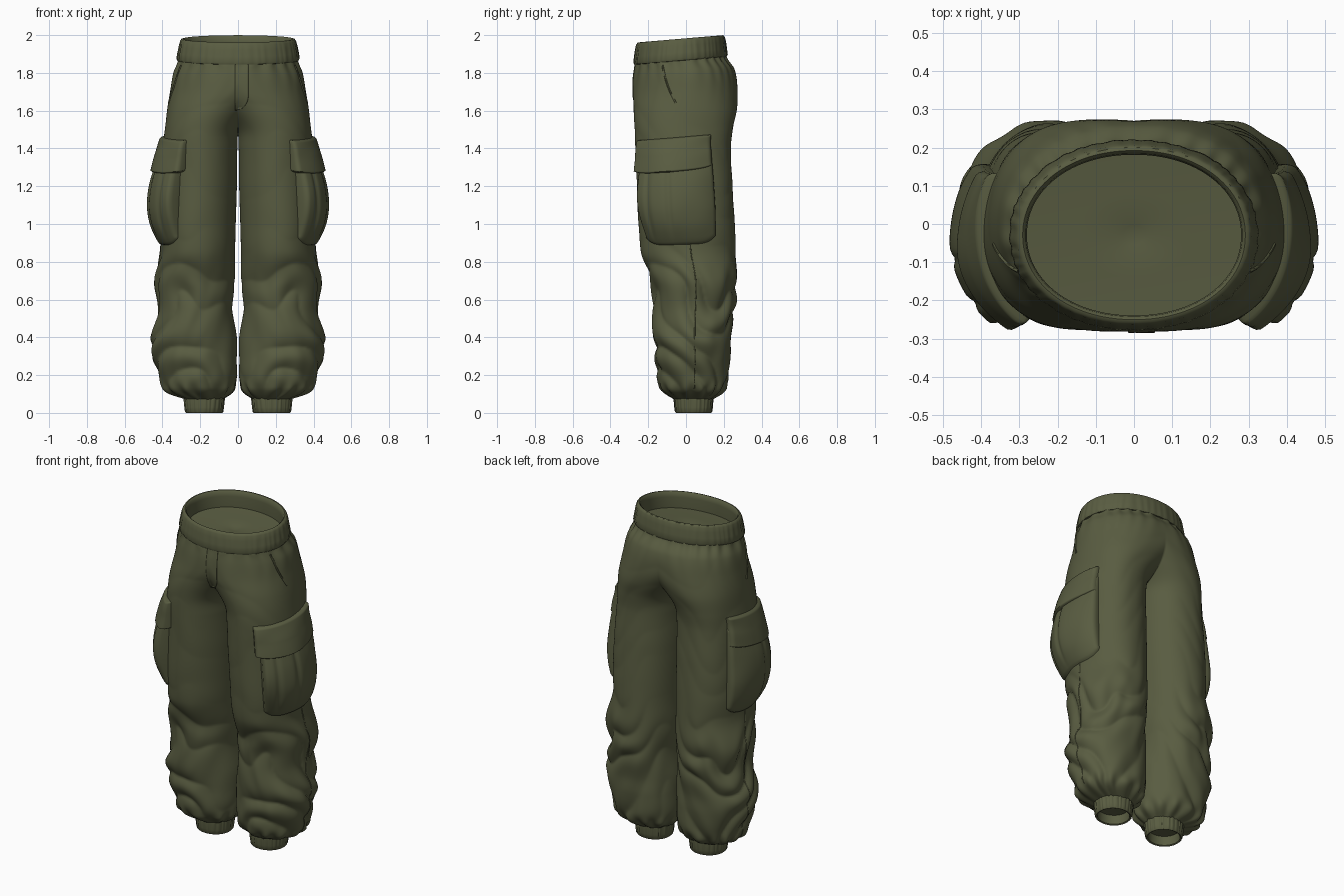
import bpy, bmesh, math
from math import sin, cos, pi, exp
from mathutils import Vector, noise

cube = bpy.data.objects.get("Cube")
if cube:
    bpy.data.objects.remove(cube)

olive = bpy.data.materials.new("olive cloth")
olive.use_nodes = True
olive.diffuse_color = (0.1, 0.108, 0.053, 1)
bsdf = olive.node_tree.nodes["Principled BSDF"]
bsdf.inputs["Base Color"].default_value = olive.diffuse_color
bsdf.inputs["Roughness"].default_value = 0.9

# Left leg outline: height, inner x, outer x, front y, back y
OUTLINE = [
    (.07, .085, .275, -.06, .135), (.10, .04, .365, -.105, .18),
    (.13, .02, .40, -.135, .205), (.20, .006, .42, -.155, .225),
    (.30, .006, .447, -.162, .235), (.40, .008, .455, -.167, .237),
    (.55, .028, .415, -.18, .255), (.70, .018, .437, -.185, .265),
    (.85, .016, .41, -.235, .262), (1.0, .012, .41, -.25, .258),
    (1.2, .006, .405, -.26, .247), (1.4, .003, .395, -.27, .237),
    (1.5, -.012, .385, -.275, .248), (1.6, -.1, .375, -.278, .268),
    (1.7, -.24, .36, -.28, .272), (1.8, -.33, .345, -.28, .255),
    (1.86, -.32, .32, -.272, .215), (1.9, -.31, .31, -.265, .205)]
FRONT_ROUND, BACK_ROUND, BAND_ROUND = 1.0, .91, .96


def smooth(a, b, t):
    t = min(1, max(0, (t - a) / (b - a)))
    return t * t * (3 - 2 * t)


def slope(i, k):
    lo, hi = OUTLINE[max(0, i - 1)], OUTLINE[min(len(OUTLINE) - 1, i + 1)]
    return (hi[k] - lo[k]) / (hi[0] - lo[0])


def section(z):
    """Centre and half sizes of the leg at a height."""
    i = max(j for j in range(len(OUTLINE) - 1) if OUTLINE[j][0] <= z or j == 0)
    p, q = OUTLINE[i], OUTLINE[i + 1]
    h = q[0] - p[0]
    t = (z - p[0]) / h
    s = t * t * (3 - 2 * t)
    v = [p[k] * (1 - s) + q[k] * s + h * t * (1 - t) * ((1 - t) * slope(i, k) - t * slope(i + 1, k))
         for k in range(1, 5)]
    return max(0, (v[0] + v[1]) / 2), (v[2] + v[3]) / 2, (v[1] - v[0]) / 2, (v[3] - v[2]) / 2


def power(v, e):
    return math.copysign(abs(v) ** e, v)


def folds(a, z):
    """Broad draped creases below the knee, plus gathers at the ends."""
    low = (1 - smooth(.6, .95, z)) * smooth(.07, .2, z)
    n = noise.noise(Vector((cos(a) * 1.2, sin(a) * 1.2, z * 3)))
    fine = noise.noise(Vector((cos(a) * 2 + 7, sin(a) * 2, z * 6 + cos(a) * 2)))
    drape = abs(sin(pi * (z / .21 + .8 * sin(a + .5) + .35 * sin(2 * a) + .8 * n)))
    d = (.002 + .019 * low) * (drape - .64) + .009 * low * fine + .006 * n
    d *= .2 + .8 * smooth(-1, .2, cos(a))
    d += .009 * exp(-((z - .115) / .04) ** 2) * sin(13 * a + 3 * n)
    d += .005 * exp(-abs(1.86 - z) / .06) * sin(22 * a + 5 * n)
    return d


def surface(a, z, out=0.0, creased=True):
    cx, cy, rx, ry = section(z)
    e = FRONT_ROUND if a < 0 else BACK_ROUND
    p = Vector((cx + rx * power(cos(a), e), cy + ry * power(sin(a), e), z))
    normal = Vector((cos(a) / rx, sin(a) / ry, 0)).normalized()
    p += normal * (out + (folds(a, z) if creased else 0))
    p.z += .085 * p.y * smooth(1.6, 1.86, z)
    return p


def finish(name, bm, mirror=True, angle=60):
    bmesh.ops.remove_doubles(bm, verts=bm.verts, dist=1e-5)
    bmesh.ops.recalc_face_normals(bm, faces=bm.faces)
    mesh = bpy.data.meshes.new(name)
    bm.to_mesh(mesh)
    bm.free()
    mesh.materials.append(olive)
    ob = bpy.data.objects.new(name, mesh)
    bpy.context.collection.objects.link(ob)
    if mirror:
        ob.modifiers.new("mirror", 'MIRROR').merge_threshold = .0005
    bpy.ops.object.select_all(action='DESELECT')
    bpy.context.view_layer.objects.active = ob
    ob.select_set(True)
    bpy.ops.object.shade_smooth_by_angle(angle=math.radians(angle))
    return ob


def grid(name, rows, **options):
    bm = bmesh.new()
    vs = [[bm.verts.new(p) for p in row] for row in rows]
    for r, s in zip(vs, vs[1:]):
        for i in range(len(r) - 1):
            bm.faces.new((r[i], r[i + 1], s[i + 1], s[i]))
    return finish(name, bm, **options)


# Trouser body: half a trunk that closes into one leg, mirrored
rows = []
RINGS, SIDES = 190, 128
for j in range(RINGS + 1):
    z = .07 + 1.82 * j / RINGS
    cx, cy, rx, ry = section(z)
    trunk = cx < rx
    front, back = [pi - math.acos(min(1, cx / rx) ** (1 / e)) for e in (FRONT_ROUND, BACK_ROUND)]
    row = []
    for i in range(SIDES + 1):
        t = 2 * i / SIDES - 1
        p = surface(t * (front if t < 0 else back), z)
        p.x = 0 if trunk and i in (0, SIDES) else max(p.x, .002)
        row.append(p)
    rows.append(row)
trousers = grid("trouser_body", rows, angle=80)


def band(name, centre, profile, ribs, depth, tilt=0.0, **options):
    """Turned elastic band; profile holds x radius, y radius, height, rib share."""
    rows = []
    for rx, ry, z, rib in profile:
        row = []
        for i in range(193):
            a = 2 * pi * (i % 192) / 192
            n = noise.noise(Vector((cos(a) * 4, sin(a) * 4, z * 3)))
            r = 1 + rib * depth * (sin(ribs * a + 4 * n) + n)
            y = centre[1] + ry * r * power(sin(a), BAND_ROUND)
            row.append((centre[0] + rx * r * power(cos(a), BAND_ROUND), y, z + tilt * y))
        rows.append(row)
    return grid(name, rows, **options)


# Waistband with rolled rim and the closed lining inside
band("waistband", (0, -.029), [
    (.305, .232, 1.866, 0), (.32, .245, 1.868, .6), (.325, .249, 1.88, 1), (.32, .245, 1.91, 1),
    (.313, .24, 1.945, 1), (.307, .235, 1.97, .5), (.3, .229, 1.981, 0), (.291, .221, 1.983, 0),
    (.283, .213, 1.976, 0), (.28, .21, 1.95, 0), (.28, .21, 1.885, 0), (.15, .11, 1.88, 0),
    (.03, .025, 1.88, 0), (0, 0, 1.872, 0)], 44, .006, .085, mirror=False, angle=50)

# Ankle cuffs, hollow from below
band("ankle_cuffs", (.18, .04), [
    (.09, .09, .098, 0), (.108, .103, .094, 1), (.108, .104, .07, 1), (.104, .101, .03, 1),
    (.101, .098, .006, .6), (.096, .093, 0, 0), (.088, .085, .004, 0), (.088, .085, .06, 0),
    (0, 0, .065, 0)], 26, .018, angle=50)


def patch(name, a0, a1, z0, z1, height, tilt, corner, droop):
    """Padded panel that hugs the outside of the leg."""
    rows, steps = [], 48
    for j in range(steps + 1):
        t = j / steps
        row = []
        for i in range(steps + 1):
            u = i / steps
            a = math.radians(a0 + (a1 - a0) * u)
            lift = (corner * abs(2 * u - 1) ** 5 - droop * sin(pi * u)) * (1 - t) ** 3
            z = z0 + (z1 - z0) * t + lift
            edge = min(u, 1 - u, t, 1 - t) / .07
            dome = math.sqrt(1 - (1 - min(1, edge)) ** 2)
            p = surface(a, z, -.015 + (height(u, t) + .015) * dome, False)
            p.z += tilt * p.y
            row.append(p)
        rows.append(row)
    return grid(name, rows, angle=60)


def pouch(u, t):
    n = noise.noise(Vector((u * 3, t * 3, 2)))
    crown = .25 + .75 * sin(pi * (.22 + .78 * u))
    bulge = .018 + .064 * sin(pi * min(1, 1.05 * (1 - t)) ** 1.25) * crown
    pleat = exp(-((u - .45) / .03) ** 2) + exp(-((u - .2) / .03) ** 2)
    return bulge - .009 * pleat * smooth(0, .3, t) + .007 * n


def lid(u, t):
    n = noise.noise(Vector((u * 3, t * 2, 9)))
    return .02 + .048 * (1 - t) ** .8 * (.3 + .7 * sin(pi * (.18 + .82 * u))) + .006 * n


# Cargo pockets on the outer thighs
patch("cargo_pouches", -59, 35, .885, 1.41, pouch, .03, .05, 0)
patch("cargo_flaps", -67, 34, 1.283, 1.465, lid, .08, .02, .008)


def seam(name, points, radius):
    """Thin raised stitch line."""
    rows = []
    for k, p in enumerate(points):
        along = (points[min(k + 1, len(points) - 1)] - points[max(k - 1, 0)]).normalized()
        side = along.cross(Vector((.3, 1, .2))).normalized()
        other = along.cross(side)
        rows.append([p + radius * (side * cos(i * pi / 3) + other * sin(i * pi / 3)) for i in range(7)])
    return grid(name, rows)


# Lower side seams and curved hand pocket edges
seam("side_seams", [surface(.04, .13 + .8 * k / 90) for k in range(91)], .003)
seam("hand_pocket_edges", [surface(-.4 + .22 * (k / 24) ** 2, 1.85 - .21 * k / 24, .001)
                           for k in range(25)], .005)

# Fly panel laid on the front, rounded at its lower outer corner
fly_rows = []
for j in range(25):
    t = j / 24
    width = .07 * math.sqrt(1 - (1 - min(1, t / .3)) ** 2)
    fly_rows.append([(-.015 + width * i / 8, -.4, 1.6 + .26 * t) for i in range(9)])
fly = grid("fly_panel", fly_rows, mirror=False)
wrap = fly.modifiers.new("lay on cloth", 'SHRINKWRAP')
wrap.target = trousers
wrap.wrap_method = 'PROJECT'
wrap.use_project_y = True
wrap.use_positive_direction = True
thick = fly.modifiers.new("thickness", 'SOLIDIFY')
thick.thickness = .006
thick.offset = 0
